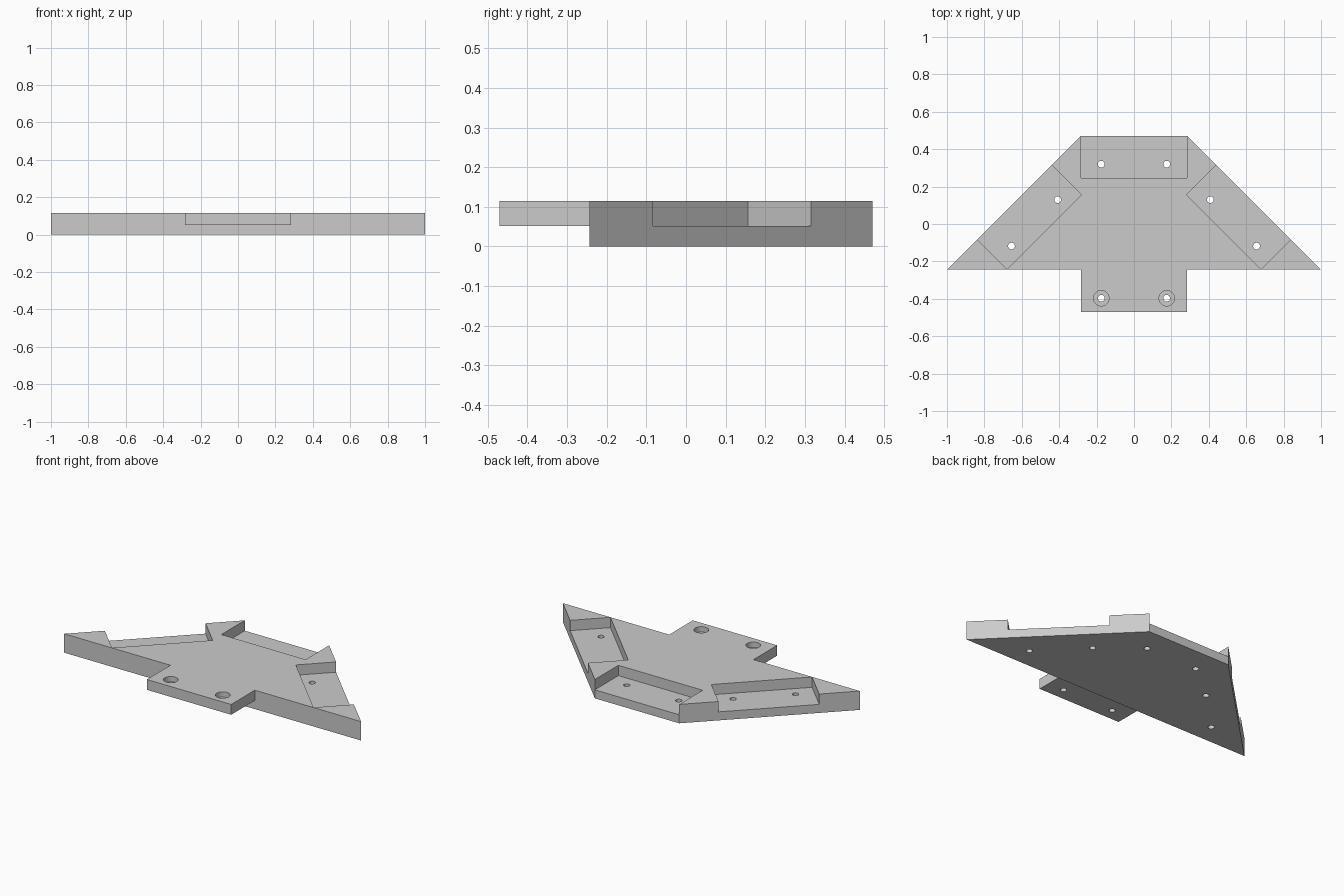
import bpy, bmesh
from math import cos, sin, tau

TOP, FLOOR = 0.115, 0.052     # plate thickness, pocket floor height
W, FRONT, BACK = 0.284, -0.244, 0.471

old = bpy.data.objects.get("Cube")
if old:
    bpy.data.objects.remove(old)

grey = bpy.data.materials.new("plain grey")
grey.use_nodes = True
colour = (0.6, 0.6, 0.6, 1)
grey.diffuse_color = colour
grey.node_tree.nodes["Principled BSDF"].inputs["Base Color"].default_value = colour


def prism(name, outline, z0, z1):
    """Extrude a flat outline between two heights."""
    bm = bmesh.new()
    face = bm.faces.new([bm.verts.new((x, y, z0)) for x, y in outline])
    top = bmesh.ops.extrude_face_region(bm, geom=[face])["geom"]
    bmesh.ops.translate(bm, vec=(0, 0, z1 - z0),
                        verts=[v for v in top if isinstance(v, bmesh.types.BMVert)])
    bmesh.ops.recalc_face_normals(bm, faces=bm.faces)
    mesh = bpy.data.meshes.new(name)
    bm.to_mesh(mesh)
    bm.free()
    mesh.materials.append(grey)
    obj = bpy.data.objects.new(name, mesh)
    bpy.context.collection.objects.link(obj)
    return obj


def rectangle(x, y0, y1):
    return [(-x, y0), (x, y0), (x, y1), (-x, y1)]


def circle(x, y, r, n=32):
    return [(x + r * cos(tau * i / n), y + r * sin(tau * i / n)) for i in range(n)]


# Plate with front tab
half = [(W, -0.471), (W, FRONT), (1, FRONT), (W, BACK)]
plate = prism("mounting_plate", half + [(-x, y) for x, y in reversed(half)], 0, TOP)


def cut(outline, z0, z1):
    cutter = prism("cutter", outline, z0, z1)
    cutter.hide_render = True
    mod = plate.modifiers.new("cut", "BOOLEAN")
    mod.operation, mod.solver, mod.object = "DIFFERENCE", "EXACT", cutter
    bpy.context.view_layer.objects.active = plate
    bpy.ops.object.modifier_apply(modifier=mod.name)
    bpy.data.objects.remove(cutter)


# Raised underside of the tab, and the back pocket
cut(rectangle(0.4, -0.6, FRONT), -0.1, FLOOR)
cut(rectangle(W, 0.245, 0.6), FLOOR, 0.2)

for side in (1, -1):
    # Slanted side pocket, open at the diagonal edge
    pocket = [(0.28, 0.156), (0.679, -0.243), (0.929, 0.007), (0.53, 0.406)]
    cut([(side * x, y) for x, y in pocket], FLOOR, 0.2)
    # Screw holes
    for x, y in [(0.175, 0.32), (0.408, 0.13), (0.655, -0.118), (0.175, -0.397)]:
        cut(circle(side * x, y, 0.018), -0.1, 0.2)
    # Counterbore in the tab
    cut(circle(side * 0.175, -0.397, 0.041), 0.083, 0.2)

plate.select_set(True)
bpy.ops.object.shade_smooth_by_angle(angle=0.5)
